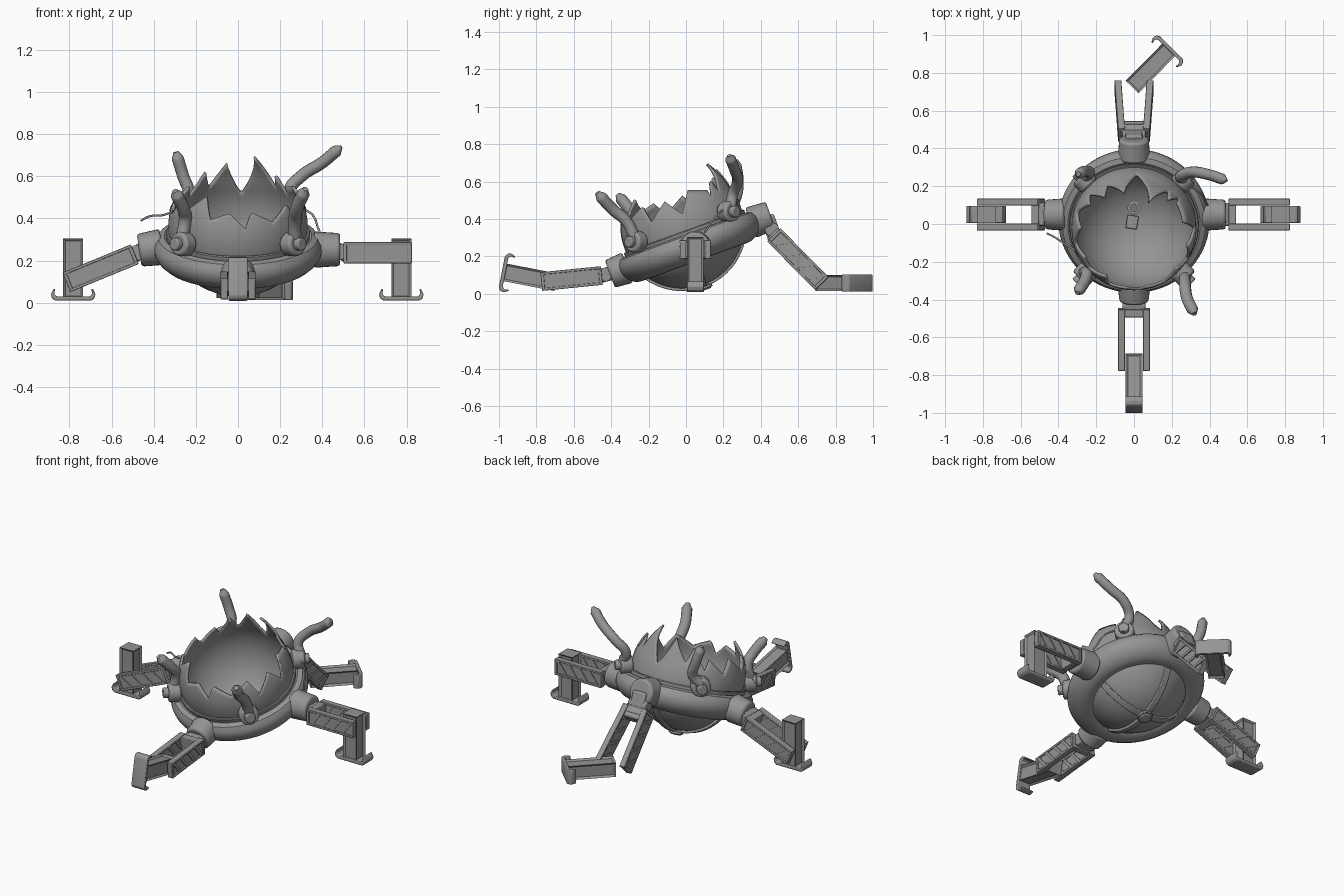
import bpy, bmesh, math
from math import sin, cos, radians
from mathutils import Matrix, Vector

cube = bpy.data.objects.get("Cube")
if cube:
    bpy.data.objects.remove(cube)

gray = bpy.data.materials.new("metal gray")
gray.use_nodes = True
gray.diffuse_color = (0.3, 0.3, 0.3, 1)
gray.node_tree.nodes["Principled BSDF"].inputs["Base Color"].default_value = (0.3, 0.3, 0.3, 1)


def finish(name, bm, M=Matrix(), bevel=0):
    bmesh.ops.recalc_face_normals(bm, faces=bm.faces)
    me = bpy.data.meshes.new(name)
    bm.to_mesh(me)
    bm.free()
    me.polygons.foreach_set("use_smooth", [True] * len(me.polygons))
    me.set_sharp_from_angle(angle=radians(35))
    me.materials.append(gray)
    ob = bpy.data.objects.new(name, me)
    ob.matrix_world = M
    bpy.context.collection.objects.link(ob)
    if bevel:
        mod = ob.modifiers.new("bevel", 'BEVEL')
        mod.width, mod.segments = bevel, 2
    return ob


def frame(o, x, z=(0, 0, 1)):
    """Matrix at o with local X along x and local Z near z."""
    X = Vector(x).normalized()
    Y = Vector(z).cross(X).normalized()
    R = Matrix((X, Y, X.cross(Y))).transposed().to_4x4()
    return Matrix.Translation(o) @ R


def box(name, size, M, at=(0, 0, 0), bevel=0.004, inset=0):
    bm = bmesh.new()
    bmesh.ops.create_cube(bm, size=1)
    bmesh.ops.scale(bm, vec=size, verts=bm.verts)
    if inset:
        sides = [f for f in bm.faces if abs(f.normal.x) < 0.5]
        bmesh.ops.inset_individual(bm, faces=sides, thickness=inset, depth=-0.01)
    bmesh.ops.translate(bm, vec=at, verts=bm.verts)
    return finish(name, bm, M, 0 if inset else bevel)


def cyl(name, r, length, M, r2=None, bevel=0.006):
    """Cylinder that starts at the frame origin and runs along its X."""
    bm = bmesh.new()
    bmesh.ops.create_cone(bm, cap_ends=True, segments=28, radius1=r, radius2=r2 or r, depth=length)
    T = Matrix.Translation((length / 2, 0, 0)) @ Matrix.Rotation(radians(90), 4, 'Y')
    bmesh.ops.transform(bm, matrix=T, verts=bm.verts)
    return finish(name, bm, M, bevel)


def prism(name, pts, width, M, bevel=0):
    """Outline in local XZ, extruded along local Y about the middle."""
    bm = bmesh.new()
    f = bm.faces.new([bm.verts.new((x, -width / 2, z)) for x, z in pts])
    out = bmesh.ops.extrude_face_region(bm, geom=[f])["geom"]
    bmesh.ops.translate(bm, vec=(0, width, 0), verts=[v for v in out if isinstance(v, bmesh.types.BMVert)])
    return finish(name, bm, M, bevel)


def lathe(name, profile, M, n=96):
    bm = bmesh.new()
    rows = [[bm.verts.new((r * cos(2 * math.pi * i / n), r * sin(2 * math.pi * i / n), z))
             for i in range(n)] for r, z in profile]
    for j, a in enumerate(rows):
        b = rows[(j + 1) % len(rows)]
        for i in range(n):
            k = (i + 1) % n
            bm.faces.new((a[i], a[k], b[k], b[i]))
    return finish(name, bm, M)


def tube(name, pts, r, end=0.45):
    """Even tube that only narrows close to its torn end."""
    pts = [Vector(p) for p in pts]
    pts.insert(-1, pts[-2].lerp(pts[-1], 0.75))
    cu = bpy.data.curves.new(name, 'CURVE')
    cu.dimensions, cu.bevel_depth, cu.bevel_resolution = '3D', r, 4
    cu.use_fill_caps, cu.resolution_u = True, 8
    sp = cu.splines.new('BEZIER')
    sp.bezier_points.add(len(pts) - 1)
    for p, co in zip(sp.bezier_points, pts):
        p.co, p.handle_left_type, p.handle_right_type = co, 'AUTO', 'AUTO'
    sp.bezier_points[-1].radius = end
    cu.materials.append(gray)
    bpy.context.collection.objects.link(bpy.data.objects.new(name, cu))


# Broken spherical shell: rim given as azimuth, elevation
C, R = Vector((0, -0.02, 0.36)), 0.331
rim = [(-180, 30), (-165, 12), (-150, 22), (-138, 14), (-120, 26), (-114, 6), (-97, 11), (-84, -2),
       (-79, 12), (-60, 4), (-43, 19), (-30, 4), (-18, 24), (0, 12), (6, 36), (30, 36), (33, 28),
       (39, 47), (47, 36), (60, 65), (87, 30), (106, 58), (122, 36), (134, 49), (144, 26),
       (152, 36), (165, 18), (180, 30)]


def rim_at(a):
    for (a0, e0), (a1, e1) in zip(rim, rim[1:]):
        if a0 <= a <= a1:
            return e0 + (e1 - e0) * (a - a0) / (a1 - a0)


bm = bmesh.new()
cols = []
for i in range(180):
    az, top = -180 + 2 * i, rim_at(-180 + 2 * i)
    col = []
    for j in range(25):
        e = -90 + (top + 90) * j / 24
        rr = R + 0.04 * max(0, (e - 38) / 26)
        a, el = radians(az), radians(e)
        col.append(bm.verts.new(C + rr * Vector((cos(el) * cos(a), cos(el) * sin(a), sin(el)))))
    cols.append(col)
for i, a in enumerate(cols):
    b = cols[(i + 1) % len(cols)]
    for j in range(24):
        bm.faces.new((a[j], b[j], b[j + 1], a[j + 1]))
bmesh.ops.remove_doubles(bm, verts=bm.verts, dist=1e-5)
shell = finish("broken_shell", bm)
solid = shell.modifiers.new("thickness", 'SOLIDIFY')
solid.thickness, solid.offset = 0.014, -1

# Tilted ring, collar and underside straps
RM = Matrix.Translation((0, 0.016, 0.26)) @ Matrix.Rotation(radians(20), 4, 'X')
lathe("main_ring", [(0.326, 0.048), (0.35, 0.06), (0.378, 0.052), (0.395, 0.028), (0.4, 0), (0.395, -0.028),
                    (0.378, -0.056), (0.35, -0.08), (0.32, -0.092), (0.292, -0.095), (0.272, -0.088),
                    (0.29, -0.06), (0.311, -0.02)], RM)
lathe("collar_band", [(0.324, 0.04), (0.338, 0.04), (0.342, 0.075), (0.338, 0.08), (0.326, 0.078)], RM)
arc = [radians(-54 + 6 * k) for k in range(19)]
outline = ([(0.345 * sin(t), 0.106 - 0.345 * cos(t)) for t in arc]
           + [(0.323 * sin(t), 0.106 - 0.323 * cos(t)) for t in reversed(arc)])
for name, turn in (("strap_across", 0), ("strap_lengthwise", 90)):
    prism(name, outline, 0.036, RM @ Matrix.Rotation(radians(turn), 4, 'Z'), 0.004)
down = RM @ frame((0, 0, -0.21), (0, 0, -1), (1, 0, 0))
cyl("bottom_nub", 0.034, 0.045, down)
cyl("bottom_nub_cap", 0.044, 0.016, down @ Matrix.Translation((0.022, 0, 0)), bevel=0.003)
lathe("inner_socket", [(0.02, 0), (0.034, 0), (0.034, 0.03), (0.02, 0.03)],
      Matrix.Translation((0, 0.085, 0.05)), 24)
box("inner_plug", (0.06, 0.07, 0.03), Matrix.Translation((-0.01, 0.01, 0.058)) @ Matrix.Rotation(-0.15, 4, 'Z'))


# Leg parts
def arm(side, o, x, L, splay=0):
    M = frame(o, x)
    n = side + "_arm"
    box(n + "_bridge", (0.04, 0.13, 0.09), M, (0.02, 0, 0))
    for s, tag in ((1, "_a"), (-1, "_b")):
        P = M @ Matrix.Translation((0, s * 0.066, 0)) @ Matrix.Rotation(s * radians(splay), 4, 'Z')
        box(n + "_plate" + tag, (L, 0.022, 0.096), P, (L / 2, 0, 0))
        for z in (-0.043, 0.043):
            box(n + "_rail" + tag, (L, 0.036, 0.014), P, (L / 2, 0, z), 0.003)
        for q in (0.008, L - 0.008):
            box(n + "_end" + tag, (0.017, 0.034, 0.094), P, (q, 0, 0), 0.003)
        for k in range(4):
            q = 0.02 + k * (L - 0.11) / 3
            prism(n + "_brace" + tag, [(q, -0.04), (q + 0.022, -0.04), (q + 0.08, 0.04), (q + 0.058, 0.04)], 0.033, P)


def shin(side, o, x, z, L=0.295):
    M = frame(o, x, z)
    box(side + "_shin", (L - 0.01, 0.088, 0.095), M, (L / 2 - 0.005, 0, 0), inset=0.016)
    tip = [(-0.02, 0.078), (-0.032, 0.09), (-0.055, 0.086), (-0.055, 0.094), (-0.03, 0.106), (-0.01, 0.1), (0, 0.085)]
    whole = tip + [(a, -b) for a, b in reversed(tip)]
    prism(side + "_foot", [(L + a, b) for a, b in whole], 0.09, M, 0.004)


def socket(side, o, x, length, to):
    """Round hip on the ring, with a link and pin running to the arm."""
    o, x, to = Vector(o), Vector(x).normalized(), Vector(to)
    cyl(side + "_hip", 0.086, length, frame(o, x), 0.078, 0.012)
    end = o + x * (length - 0.02)
    d = to - end
    M = frame(end, d)
    box(side + "_knuckle", (d.length + 0.03, 0.09, 0.075), M, (d.length / 2 + 0.01, 0, 0), 0.01)
    pin = M @ Matrix.Translation((d.length * 0.7, -0.06, 0))
    cyl(side + "_hip_pin", 0.038, 0.12, pin @ Matrix.Rotation(radians(90), 4, 'Z'))


up = Vector((0, cos(radians(20)), sin(radians(20))))
rc = Vector((0, 0.016, 0.26))
legs = {
    "left": ((0.36, 0.05, 0.252), (1, 0, 0), 0.125, (0.5, 0.05, 0.237), (1, 0, 0), 0.325, 0),
    "right": ((-0.36, 0.05, 0.265), (-1, 0, -0.15), 0.11, (-0.49, 0.05, 0.23), (-0.925, 0, -0.38), 0.35, 0),
    "front": (rc - up * 0.35, -up, 0.1, (0, -0.45, 0.098), (0, -1, -0.1), 0.325, 0),
    "back": (rc + up * 0.35, up, 0.115, (0, 0.47, 0.315), (0, 0.7, -0.71), 0.365, 3),
}
for side, (ho, hx, hl, ao, ax, al, splay) in legs.items():
    socket(side, ho, hx, hl, ao)
    arm(side, ao, ax, al, splay)
box("back_arm_block", (0.08, 0.14, 0.085), frame((0, 0.49, 0.295), (0, 0.7, -0.71)), bevel=0.01)
shin("left", (0.775, 0.05, 0.305), (0, 0, -1), (1, 0, 0))
shin("right", (-0.782, 0.05, 0.305), (0, 0, -1), (1, 0, 0))
shin("front", (0, -0.695, 0.062), (0, -0.98, 0.19), (0, 0, 1))
shin("loose_back", (-0.01, 0.725, 0.058), (0.7, 0.71, 0), (-0.71, 0.7, 0))

# Round joints on the ring and the torn tubes rising from them
for sx in (1, -1):
    for sy in (1, -1):
        M = frame(RM @ Vector((sx * 0.235, sy * 0.235, 0.105)), (sx, sy, 0))
        n = ("back" if sy > 0 else "front") + ("_left" if sx > 0 else "_right")
        cyl(n + "_joint", 0.057, 0.07, M, bevel=0.012)
        cyl(n + "_joint_hub", 0.03, 0.1, M)
tube("front_left_tube", [(0.27, -0.27, 0.29), (0.27, -0.32, 0.39), (0.28, -0.39, 0.45), (0.32, -0.475, 0.54)], 0.031)
tube("front_right_tube", [(-0.27, -0.26, 0.29), (-0.25, -0.26, 0.4), (-0.26, -0.3, 0.45), (-0.3, -0.365, 0.53)], 0.031)
tube("back_left_tube", [(0.27, 0.24, 0.46), (0.245, 0.25, 0.53), (0.3, 0.275, 0.6), (0.4, 0.26, 0.665),
                        (0.49, 0.23, 0.74)], 0.029, 0.3)
tube("back_right_tube", [(-0.27, 0.24, 0.46), (-0.235, 0.27, 0.52), (-0.26, 0.28, 0.6), (-0.295, 0.265, 0.715)], 0.029)

# Loose wires
tube("right_wire", [(-0.46, -0.05, 0.39), (-0.42, -0.07, 0.41), (-0.36, -0.11, 0.415), (-0.31, -0.14, 0.43)], 0.005, 1)
tube("left_wire", [(0.3, 0.2, 0.45), (0.355, 0.16, 0.415), (0.39, 0.1, 0.33)], 0.005, 1)
